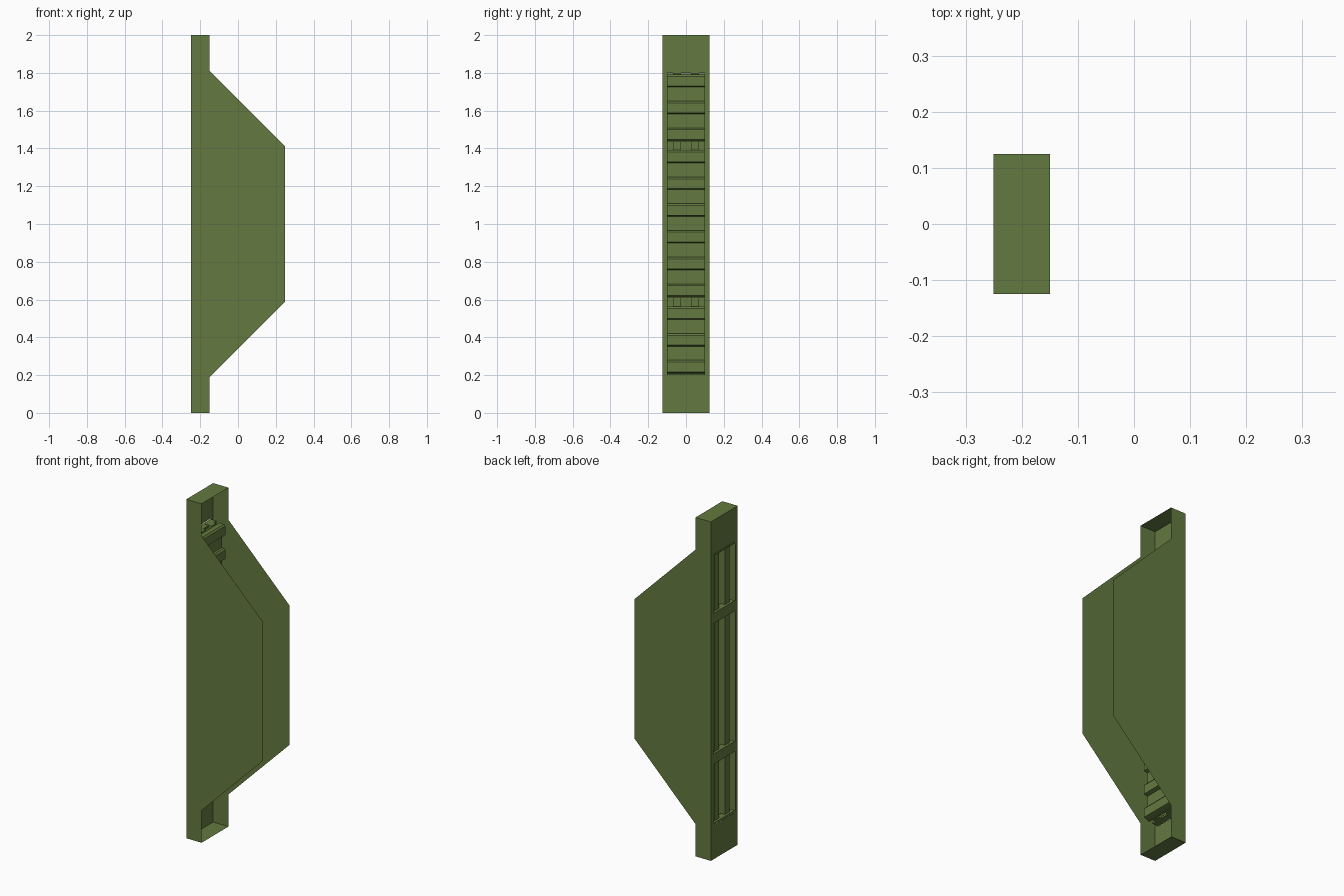
import bpy, bmesh

if "Cube" in bpy.data.objects:
    bpy.data.objects.remove(bpy.data.objects["Cube"])

mat = bpy.data.materials.new("olive_paint")
mat.diffuse_color = (0.125, 0.195, 0.05, 1)
mat.use_nodes = True
mat.node_tree.nodes["Principled BSDF"].inputs["Base Color"].default_value = mat.diffuse_color


def finish(name, bm):
    bmesh.ops.remove_doubles(bm, verts=bm.verts, dist=1e-5)
    bmesh.ops.recalc_face_normals(bm, faces=bm.faces)
    mesh = bpy.data.meshes.new(name)
    bm.to_mesh(mesh)
    bm.free()
    mesh.materials.append(mat)
    ob = bpy.data.objects.new(name, mesh)
    bpy.context.collection.objects.link(ob)
    return ob


def face(bm, pts):
    return bm.faces.new([bm.verts.new(p) for p in pts])


def prism(bm, profile, y0, y1):
    """Closed x-z profile swept across y."""
    f = face(bm, [(x, y0, z) for x, z in profile])
    geo = bmesh.ops.extrude_face_region(bm, geom=[f])["geom"]
    for v in geo:
        if isinstance(v, bmesh.types.BMVert):
            v.co.y = y1


def box(bm, x0, x1, y0, y1, z0, z1):
    prism(bm, [(x0, z0), (x1, z0), (x1, z1), (x0, z1)], y0, y1)


W = 0.125     # half width of the housing
P = 0.10      # half width of the windows and panels
BACK, LIP = -0.25, -0.15
windows = [(0.20, 0.56), (0.62, 1.39), (1.45, 1.80)]

# Sheet housing: two side plates, end caps and windowed back, open in front
bm = bmesh.new()
side = [(BACK, 0), (LIP, 0), (LIP, 0.19), (0.25, 0.59),
        (0.25, 1.41), (LIP, 1.81), (LIP, 2), (BACK, 2)]
for y in (-W, W):
    face(bm, [(x, y, z) for x, z in side])
for z in (0, 2):
    face(bm, [(BACK, -W, z), (LIP, -W, z), (LIP, W, z), (BACK, W, z)])
ys = [-W, -P, P, W]
zs = [0] + [z for w in windows for z in w] + [2]
for i in range(3):
    for j in range(len(zs) - 1):
        if i == 1 and (zs[j], zs[j + 1]) in windows:
            continue
        face(bm, [(BACK, ys[i], zs[j]), (BACK, ys[i + 1], zs[j]),
                  (BACK, ys[i + 1], zs[j + 1]), (BACK, ys[i], zs[j + 1])])
finish("housing", bm)

# Cross bars between the windows and sills at both ends
bm = bmesh.new()
for z0, z1 in ((0.20, 0.212), (0.56, 0.62), (1.39, 1.45), (1.788, 1.798)):
    box(bm, BACK + 0.001, -0.21, -P, P, z0, z1)
finish("cross_bars", bm)

# Two upright rails behind the panels
bm = bmesh.new()
for s in (-1, 1):
    box(bm, -0.235, -0.19, s * 0.027, s * 0.07, 0.20, 1.80)
finish("rails", bm)

# Ribbed panels in front of each window: (top, rib count)
PITCH, RIB = 0.1415, 0.062
for name, top, n in (("upper_panel", 1.792, 3), ("middle_panel", 1.391, 6),
                     ("lower_panel", 0.562, 3)):
    bottom = top - (n - 1) * PITCH - RIB - 0.012
    profile = [(-0.19, bottom), (-0.175, bottom)]
    for k in reversed(range(n)):
        zt = top - k * PITCH
        zb = zt - RIB
        profile += [(-0.175, zb - 0.006), (-0.152, zb), (-0.152, zt - 0.01)]
        profile += [(-0.16, zt), (-0.175, zt)]
    profile.append((-0.19, top))
    bm = bmesh.new()
    prism(bm, profile, -P, P)
    finish(name, bm)
